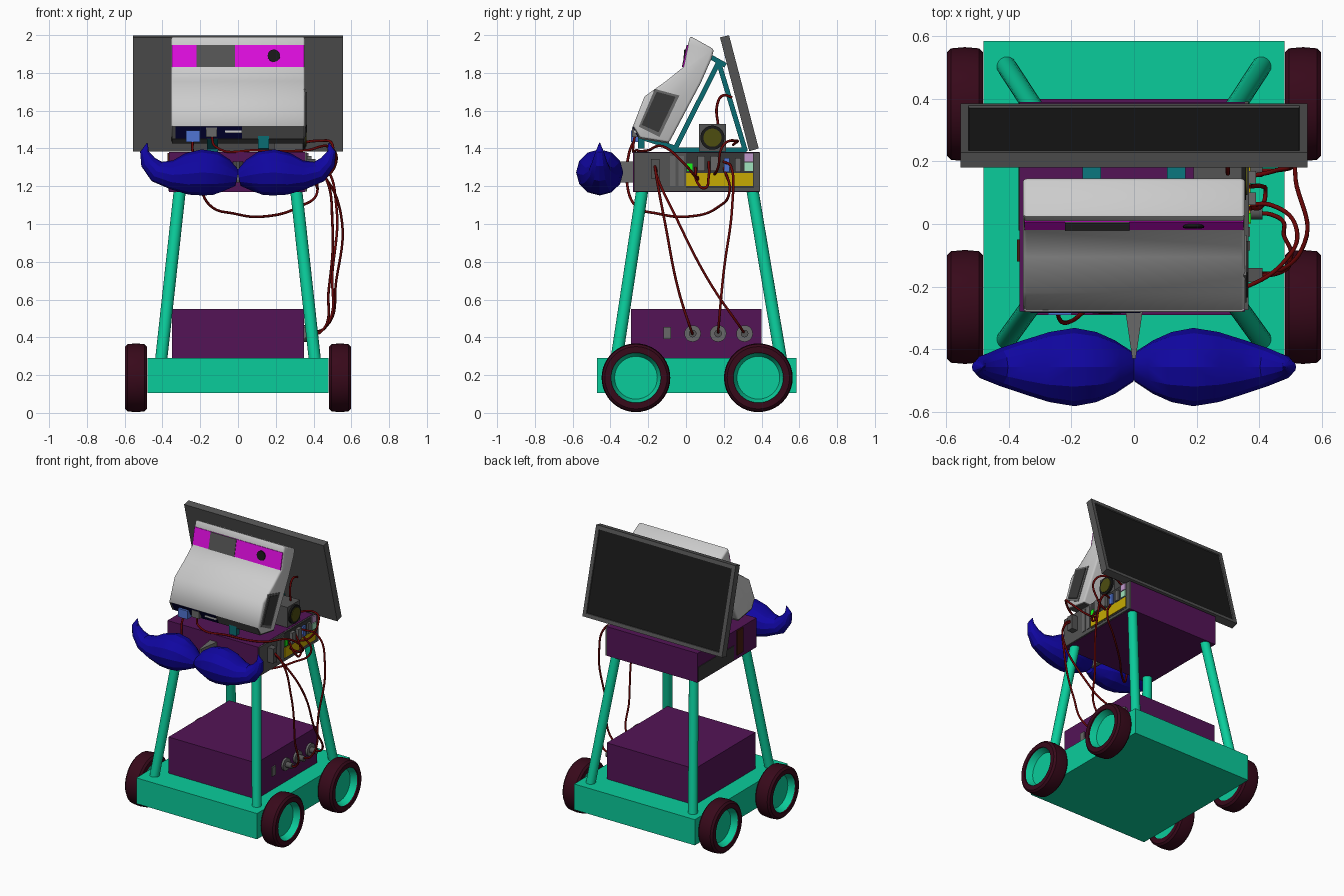
import bpy, bmesh, math
from mathutils import Vector

if "Cube" in bpy.data.objects:
    bpy.data.objects.remove(bpy.data.objects["Cube"])

COL = dict(green=(.063, .70, .53), purple=(.29, .09, .30), tyre=(.20, .06, .11), blue=(.08, .05, .55),
           pale=(.77, .77, .77), grey=(.29, .29, .29), mid=(.36, .36, .36), dark=(.105, .105, .105),
           magenta=(.76, .07, .76), teal=(.06, .37, .39), yellow=(.68, .58, .03), red=(.36, .05, .05),
           plug=(.28, .40, .72), olive=(.27, .27, .08), brown=(.25, .12, .08), navy=(.04, .04, .20),
           lime=(.1, .85, .1), lilac=(.66, .52, .70), mint=(.55, .78, .65), black=(.2, .2, .2))
MATS = {}


def mat(key):
    """Screen colour turned into a linear diffuse colour."""
    if key not in MATS:
        MATS[key] = bpy.data.materials.new(key)
        MATS[key].diffuse_color = (*[min(1, c ** 2.2 / .75) for c in COL[key]], 1)
    return MATS[key]


def finish(name, bm, key, smooth=None):
    bmesh.ops.recalc_face_normals(bm, faces=bm.faces)
    me = bpy.data.meshes.new(name)
    bm.to_mesh(me)
    bm.free()
    ob = bpy.data.objects.new(name, me)
    bpy.context.collection.objects.link(ob)
    me.materials.append(mat(key))
    if smooth:
        bpy.ops.object.select_all(action='DESELECT')
        ob.select_set(True)
        bpy.context.view_layer.objects.active = ob
        bpy.ops.object.shade_smooth_by_angle(angle=math.radians(smooth))
    return ob


def prism(name, yz, x0, x1, key, smooth=None, bevel=0):
    """Side profile (y, z) extruded along x."""
    bm = bmesh.new()
    f = bm.faces.new([bm.verts.new((x0, y, z)) for y, z in yz])
    r = bmesh.ops.extrude_face_region(bm, geom=[f])
    bmesh.ops.translate(bm, verts=[v for v in r['geom'] if isinstance(v, bmesh.types.BMVert)], vec=(x1 - x0, 0, 0))
    if bevel:
        bmesh.ops.recalc_face_normals(bm, faces=bm.faces)
        es = [e for e in bm.edges if e.calc_face_angle() > math.radians(50)]
        bmesh.ops.bevel(bm, geom=es, offset=bevel, segments=2, profile=.5, affect='EDGES')
    return finish(name, bm, key, smooth)


def box(name, x0, x1, y0, y1, z0, z1, key):
    return prism(name, [(y0, z0), (y1, z0), (y1, z1), (y0, z1)], x0, x1, key)


def bar(name, p, q, t, x0, x1, key):
    """Flat bar between two (y, z) points."""
    p, q = Vector(p), Vector(q)
    d = (q - p).normalized()
    n = Vector((-d.y, d.x)) * t / 2
    return prism(name, [p - n, q - n, q + n, p + n], x0, x1, key)


def rod(name, p, q, r, key, n=20):
    p, q = Vector(p), Vector(q)
    bm = bmesh.new()
    bmesh.ops.create_cone(bm, cap_ends=True, segments=n, radius1=r, radius2=r, depth=(q - p).length)
    rot = (q - p).to_track_quat('Z', 'Y').to_matrix()
    bmesh.ops.rotate(bm, verts=bm.verts, matrix=rot, cent=(0, 0, 0))
    bmesh.ops.translate(bm, verts=bm.verts, vec=(p + q) / 2)
    return finish(name, bm, key, 40)


def lathe(name, prof, cy, cz, side, key, closed):
    """Profile of (radius, x) spun about an axle along x."""
    n = 40
    bm = bmesh.new()
    rings = [[bm.verts.new((side * x, cy + r * math.cos(i * math.tau / n), cz + r * math.sin(i * math.tau / n)))
              for i in range(n)] for r, x in prof]
    for a in range(len(rings) if closed else len(rings) - 1):
        A, B = rings[a], rings[(a + 1) % len(rings)]
        for i in range(n):
            bm.faces.new((A[i], A[(i + 1) % n], B[(i + 1) % n], B[i]))
    if not closed:
        bm.faces.new(rings[0])
        bm.faces.new(rings[-1])
    return finish(name, bm, key, 35)


# chassis, wheels, legs
box('chassis', -.48, .48, -.47, .585, .105, .29, 'green')
for s in (-1, 1):
    for y in (-.265, .383):
        lathe('tyre', [(.132, .482), (.165, .482), (.178, .495), (.182, .54), (.178, .585), (.165, .598), (.132, .598)],
              y, .186, s, 'tyre', True)
        lathe('wheel_hub', [(.133, .485), (.133, .59), (.113, .545)], y, .186, s, 'green', False)
    for yb, yt in ((-.37, -.23), (.505, .35)):
        rod('leg', (s * .408, yb, .27), (s * .307, yt, 1.19), .032, 'green')

# lower case with sockets
box('lower_case', -.35, .35, -.29, .40, .29, .55, 'purple')
for y in (.035, .17, .31):
    rod('socket', (.345, y, .42), (.365, y, .42), .044, 'mid')
    rod('socket_plug', (.36, y, .42), (.41, y, .42), .02, 'grey')
box('power_switch', .345, .36, -.12, -.08, .39, .455, 'mid')

# upper case and side details
box('upper_case', -.365, .355, -.28, .39, 1.17, 1.38, 'purple')
box('side_panel', .355, .365, -.275, .392, 1.172, 1.378, 'grey')
for n, y0, y1, z0, z1, x, k in (
        ('circuit_board', 0, .36, 1.19, 1.375, .367, 'black'), ('drive_unit', .0, .355, 1.20, 1.27, .372, 'yellow'),
        ('port_lilac', .31, .355, 1.33, 1.375, .374, 'lilac'), ('port_mint', .31, .355, 1.28, 1.325, .374, 'mint'),
        ('port_lime', .005, .035, 1.28, 1.32, .374, 'lime'), ('port_blue', .20, .23, 1.275, 1.35, .38, 'plug'),
        ('port_grey', .26, .29, 1.275, 1.35, .38, 'mid'), ('port_grey', .06, .10, 1.28, 1.36, .39, 'mid'),
        ('port_grey', .13, .17, 1.28, 1.36, .39, 'mid'), ('cover_strip', -.085, -.055, 1.2, 1.36, .37, 'mid'),
        ('cover_strip', -.04, -.01, 1.2, 1.36, .37, 'mid'), ('power_plug', -.185, -.14, 1.24, 1.345, .41, 'grey')):
    box(n, .36, x, y0, y1, z0, z1, k)
box('left_vent', -.369, -.36, -.02, .385, 1.175, 1.28, 'black')
box('left_port', -.373, -.36, -.12, -.05, 1.2, 1.375, 'brown')

# rear display with inset screen
disp = prism('display', [(.335, 1.385), (.385, 1.4), (.228, 1.999), (.18, 1.988)], -.555, .555, 'grey')
disp.data.materials.append(mat('dark'))
bm = bmesh.new()
bm.from_mesh(disp.data)
back = [f for f in bm.faces if f.normal.y > .8]
bmesh.ops.inset_region(bm, faces=back, thickness=.037)
bmesh.ops.inset_region(bm, faces=back, thickness=.002, depth=-.008)
for f in back:
    f.material_index = 1
bm.to_mesh(disp.data)
bm.free()

# projector head
prism('projector_body', [(.022, 1.995), (.148, 1.925), (.135, 1.875), (.08, 1.75), (-.09, 1.43), (-.245, 1.455),
                         (-.28, 1.52), (-.22, 1.675), (-.105, 1.757), (-.015, 1.83), (.01, 1.95)],
      -.355, .355, 'pale', 48, .012)
prism('projector_underside', [(-.281, 1.518), (-.247, 1.451), (-.09, 1.426), (-.09, 1.44), (-.24, 1.47)],
      -.35, .35, 'grey')


def band(name, x0, x1, d, key):
    prism(name, [(.01 - d, 1.948), (.02, 1.948), (0, 1.832), (-.015 - d, 1.832)], x0, x1, key)


band('lens_band', -.35, .35, .004, 'magenta')
band('sensor_window', -.22, -.015, .007, 'grey')
rod('lens', (.19, .02, 1.888), (.19, -.012, 1.891), .033, 'dark')
prism('side_vent', [(-.165, 1.715), (-.035, 1.68), (-.14, 1.46), (-.25, 1.515)], .35, .36, 'mid')
prism('side_grille', [(-.155, 1.70), (-.055, 1.673), (-.145, 1.485), (-.235, 1.525)], .35, .364, 'black')
prism('connector_plate', [(-.284, 1.515), (-.252, 1.453), (-.23, 1.46), (-.26, 1.52)], -.33, .02, 'navy')
box('video_plug', -.275, -.2, -.29, -.24, 1.435, 1.495, 'plug')
box('data_plug', -.17, -.11, -.285, -.24, 1.46, 1.51, 'mid')
box('label_bar', -.07, .02, -.278, -.25, 1.483, 1.495, 'pale')
box('stand_foot', .105, .165, -.255, -.22, 1.4, 1.47, 'teal')

# stand frame
for x in (-.135, .135):
    for p, q in (((-.06, 1.395), (.175, 1.86)), ((.17, 1.865), (.315, 1.385)), ((-.24, 1.46), (-.05, 1.40)),
                 ((-.08, 1.393), (.32, 1.393)), ((.12, 1.89), (.21, 1.84))):
        bar('stand_bar', p, q, .026, x - .03, x + .03, 'teal')

# side camera
box('camera_body', .19, .345, .068, .212, 1.385, 1.53, 'grey')
rod('camera_ring', (.34, .14, 1.457), (.358, .14, 1.457), .064, 'dark', n=32)
rod('camera_lens', (.35, .14, 1.457), (.362, .14, 1.457), .048, 'olive', n=32)

# moustache and its bracket
prof = [(.004, 1.248, .045, .048), (.06, 1.26, .085, .085), (.12, 1.27, .115, .112), (.19, 1.275, .122, .125),
        (.27, 1.267, .11, .112), (.35, 1.262, .077, .087), (.43, 1.28, .058, .06), (.476, 1.33, .042, .04),
        (.495, 1.385, .023, .022), (.48, 1.432, .002, .002)]
for s in (-1, 1):
    bm = bmesh.new()
    rings = []
    for i, (x, z, r, ry) in enumerate(prof):
        a, b = prof[max(i - 1, 0)], prof[min(i + 1, len(prof) - 1)]
        t = Vector((b[0] - a[0], b[1] - a[1])).normalized()
        ring = []
        for k in range(12):
            c, sn = math.cos(k * math.tau / 12), math.sin(k * math.tau / 12)
            ring.append(bm.verts.new((s * max(0, x - t.y * r * sn), -.457 + ry * c, z - .002 + t.x * r * sn)))
        rings.append(ring)
    for A, B in zip(rings, rings[1:]):
        for k in range(12):
            bm.faces.new((A[k], A[(k + 1) % 12], B[(k + 1) % 12], B[k]))
    bm.faces.new(rings[0])
    bm.faces.new(rings[-1])
    finish('moustache_half', bm, 'blue', 25)
brk = box('moustache_bracket', -.028, .028, -.43, -.275, 1.22, 1.33, 'mid')
for v in brk.data.vertices:
    if v.co.y < -.4:
        v.co.x *= .2

# cables
CABLES = {
    'power_cable_a': [(.40, -.165, 1.31), (.45, -.16, 1.27), (.50, -.11, 1.0), (.48, -.04, .65), (.44, .03, .43), (.37, .035, .42)],
    'power_cable_b': [(.40, -.16, 1.3), (.45, -.155, 1.26), (.545, -.06, 1.05), (.52, .12, .7), (.46, .29, .45), (.37, .31, .42)],
    'power_cable_c': [(.37, .2, 1.33), (.46, .24, 1.3), (.52, .245, 1.1), (.50, .2, .75), (.46, .172, .45), (.37, .17, .42)],
    'video_cable': [(-.24, -.27, 1.45), (-.24, -.3, 1.38), (-.2, -.31, 1.2), (-.15, -.27, 1.1), (-.02, -.15, 1.055),
                    (.14, .02, 1.04), (.32, .17, 1.09), (.42, .23, 1.17), (.36, .2, 1.3)],
    'data_cable': [(-.14, -.27, 1.47), (-.12, -.28, 1.41), (.1, -.26, 1.39), (.36, -.2, 1.39), (.48, -.12, 1.41),
                   (.52, -.02, 1.33), (.44, .06, 1.24), (.36, .06, 1.25)],
    'camera_cable': [(.3, .17, 1.52), (.3, .165, 1.63), (.3, .195, 1.68), (.3, .245, 1.67)],
    'display_cable': [(.3, .25, 1.42), (.42, .27, 1.44), (.5, .2, 1.42), (.45, .17, 1.3), (.36, .15, 1.26)],
    'short_cable': [(.37, .05, 1.3), (.41, .06, 1.22), (.42, .1, 1.19), (.41, .12, 1.25), (.37, .12, 1.33)]}
for name, pts in CABLES.items():
    cu = bpy.data.curves.new(name, 'CURVE')
    cu.dimensions, cu.bevel_depth, cu.bevel_resolution, cu.resolution_u = '3D', .007, 2, 8
    sp = cu.splines.new('BEZIER')
    sp.bezier_points.add(len(pts) - 1)
    for bp, p in zip(sp.bezier_points, pts):
        bp.co = p
        bp.handle_left_type = bp.handle_right_type = 'AUTO'
    cu.materials.append(mat('red'))
    bpy.context.collection.objects.link(bpy.data.objects.new(name, cu))

for m in bpy.data.materials:
    if m.users and not m.is_grease_pencil:
        m.use_nodes = True
        m.node_tree.nodes["Principled BSDF"].inputs["Base Color"].default_value = m.diffuse_color
